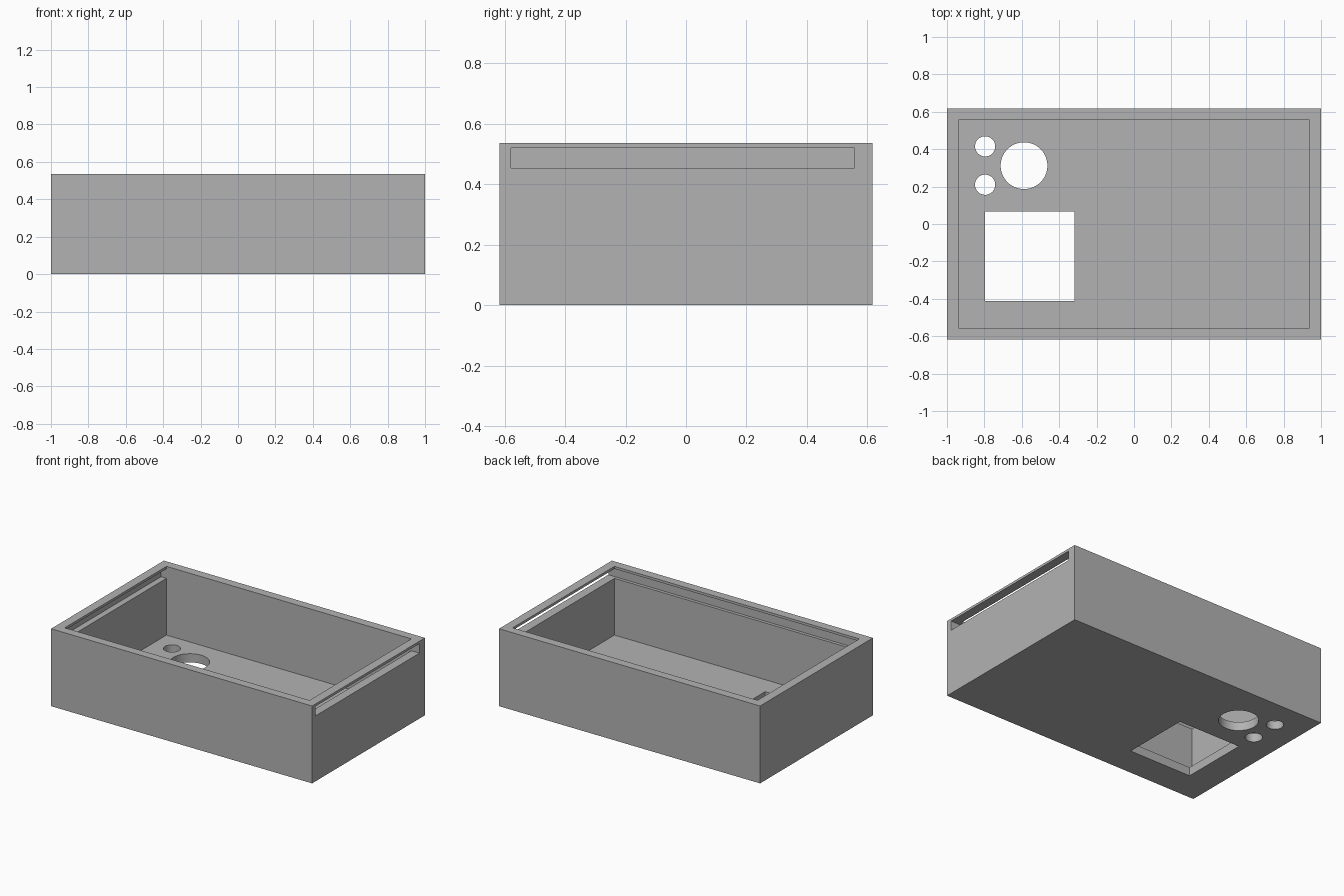
import bpy

cube = bpy.data.objects.get("Cube")
if cube:
    bpy.data.objects.remove(cube, do_unlink=True)

grey = bpy.data.materials.new("plain grey")
grey.use_nodes = True
colour = (0.45, 0.45, 0.45, 1)
grey.diffuse_color = colour
grey.node_tree.nodes["Principled BSDF"].inputs["Base Color"].default_value = colour

HALF_Y, HEIGHT, FLOOR = 0.6175, 0.536, 0.06
INNER_X, INNER_Y = 0.938, 0.557


def box(name, low, high):
    """Box between two opposite corners."""
    centre = [(a + b) / 2 for a, b in zip(low, high)]
    bpy.ops.mesh.primitive_cube_add(size=1, location=centre)
    ob = bpy.context.object
    ob.name = name
    ob.scale = [b - a for a, b in zip(low, high)]
    bpy.ops.object.transform_apply(location=True, rotation=False, scale=True)
    ob.data.materials.append(grey)
    return ob


def round_cutter(name, x, y, radius):
    bpy.ops.mesh.primitive_cylinder_add(vertices=64, radius=radius, depth=0.4,
                                        location=(x, y, 0))
    ob = bpy.context.object
    ob.name = name
    ob.data.materials.append(grey)
    return ob


def cut(target, cutter):
    """Subtract the cutter from the target, then discard it."""
    cutter.hide_render = True
    mod = target.modifiers.new(cutter.name, "BOOLEAN")
    mod.operation = "DIFFERENCE"
    mod.solver = "EXACT"
    mod.object = cutter
    bpy.context.view_layer.objects.active = target
    bpy.ops.object.modifier_apply(modifier=mod.name)
    bpy.data.objects.remove(cutter, do_unlink=True)


# Outer shell, hollowed from the top
case = box("case", (-1, -HALF_Y, 0), (1, HALF_Y, HEIGHT))
cut(case, box("cavity", (-INNER_X, -INNER_Y, FLOOR), (INNER_X, INNER_Y, 1)))

# Lid groove, open at the +x end
cut(case, box("lid_groove", (-0.98, -0.579, 0.453), (1.2, INNER_Y, 0.519)))

# Floor openings
cut(case, box("square_opening", (-0.796, -0.411, -0.2), (-0.318, 0.066, 0.2)))
cut(case, round_cutter("large_hole", -0.588, 0.312, 0.125))
for y in (0.21, 0.415):
    cut(case, round_cutter("small_hole", -0.796, y, 0.054))

# Smooth hole walls with sharp edges kept
bpy.ops.object.select_all(action="DESELECT")
case.select_set(True)
bpy.context.view_layer.objects.active = case
bpy.ops.object.shade_smooth_by_angle()
